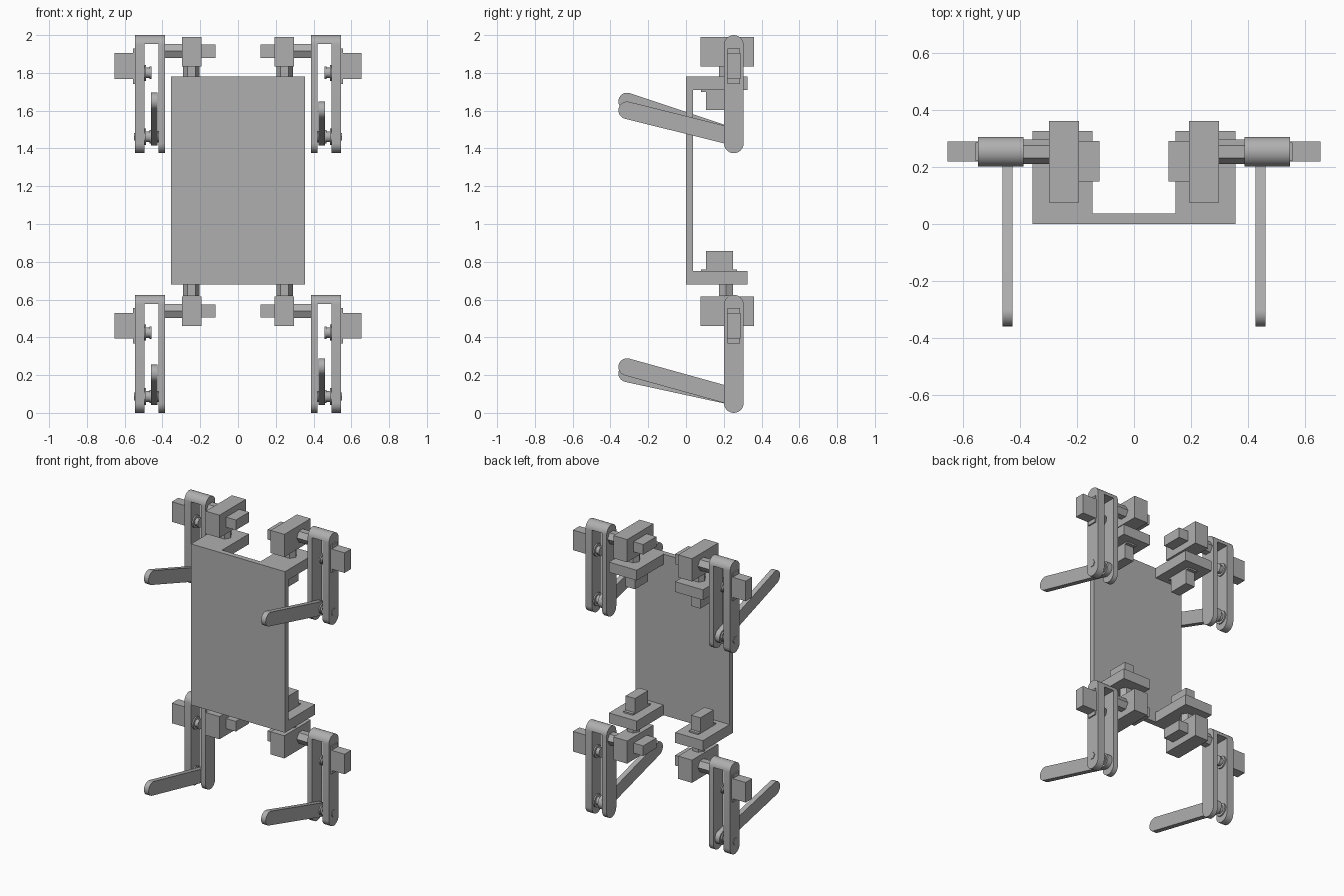
import bpy
import bmesh
from math import sin, cos, pi, atan2

cube = bpy.data.objects.get("Cube")
if cube:
    bpy.data.objects.remove(cube, do_unlink=True)

grey = bpy.data.materials.new("plain_grey")
grey.use_nodes = True
COLOUR = (0.43, 0.43, 0.43, 1)
grey.diffuse_color = COLOUR
grey.node_tree.nodes["Principled BSDF"].inputs["Base Color"].default_value = COLOUR


def prism(name, outline, axis, a, b, smooth=False):
    """Extrude a 2D outline along x (outline is y,z) or z (outline is x,y)."""
    bm = bmesh.new()
    ends = []
    for t in (a, b):
        ends.append([bm.verts.new((t, u, v) if axis == "x" else (u, v, t))
                     for u, v in outline])
    lo, hi = ends
    bm.faces.new(lo)
    bm.faces.new(hi)
    for i in range(len(lo)):
        j = (i + 1) % len(lo)
        bm.faces.new((lo[i], lo[j], hi[j], hi[i]))
    bmesh.ops.recalc_face_normals(bm, faces=bm.faces)
    mesh = bpy.data.meshes.new(name)
    bm.to_mesh(mesh)
    bm.free()
    mesh.materials.append(grey)
    obj = bpy.data.objects.new(name, mesh)
    bpy.context.collection.objects.link(obj)
    if smooth:
        bpy.ops.object.select_all(action="DESELECT")
        obj.select_set(True)
        bpy.context.view_layer.objects.active = obj
        bpy.ops.object.shade_smooth_by_angle()
    return obj


def box(name, x, y, z):
    return prism(name, [(x[0], y[0]), (x[1], y[0]), (x[1], y[1]), (x[0], y[1])], "z", *z)


def ring(u, v, r, n):
    return [(u + r * cos(2 * pi * i / n), v + r * sin(2 * pi * i / n)) for i in range(n)]


def stadium(p, q, r, n=16):
    """Bar outline with round ends at p and q."""
    a = atan2(q[1] - p[1], q[0] - p[0])
    pts = []
    for c, start in ((q, a - pi / 2), (p, a + pi / 2)):
        pts += [(c[0] + r * cos(start + pi * i / n), c[1] + r * sin(start + pi * i / n))
                for i in range(n + 1)]
    return pts


def spool(name, s, x0, x1, y, z, r):
    """Flanged bearing: a narrow hub between two rims."""
    w = (x1 - x0) / 4
    prism(name + "_hub", ring(y, z, r * 0.65, 16), "x", s * (x0 + w), s * (x1 - w), True)
    prism(name + "_rim_inner", ring(y, z, r * 0.8, 16), "x", s * x0, s * (x0 + w), True)
    prism(name + "_rim_outer", ring(y, z, r, 16), "x", s * (x1 - w), s * x1, True)


def limb(s, base, tip_rise, tag):
    """Shoulder block, forked upper leg, knee motor and lower leg; base is the lowest z."""
    def sx(a, b):
        return sorted((s * a, s * b))

    # Shoulder block with its motor and hexagonal drive shaft
    box(tag + "_shoulder_block", sx(0.193, 0.297), (0.076, 0.36), (base + 0.46, base + 0.615))
    box(tag + "_shoulder_motor", sx(0.12, 0.193), (0.148, 0.29), (base + 0.505, base + 0.574))
    prism(tag + "_shoulder_shaft", ring(0.253, base + 0.54, 0.043, 6), "x", s * 0.297, s * 0.386)

    # Forked upper leg, open below the rounded bridge
    y, r = 0.253, 0.052
    fork = prism(tag + "_upper_leg", stadium((y, base + r), (y, base + 0.625 - r), r),
                 "x", s * 0.386, s * 0.546)
    slot = box("slot_cutter", sx(0.42, 0.496), (0.1, 0.4), (base - 0.1, base + 0.577))
    slot.hide_render = True
    cut = fork.modifiers.new("slot", "BOOLEAN")
    cut.operation, cut.solver, cut.object = "DIFFERENCE", "EXACT", slot
    bpy.ops.object.select_all(action="DESELECT")
    fork.select_set(True)
    bpy.context.view_layer.objects.active = fork
    bpy.ops.object.modifier_apply(modifier="slot")
    bpy.data.objects.remove(slot, do_unlink=True)
    bpy.ops.object.shade_smooth_by_angle()

    # Knee motor on the outside, with its mounting plate and inner pulley
    box(tag + "_knee_motor", sx(0.546, 0.653), (0.218, 0.288), (base + 0.393, base + 0.53))
    box(tag + "_knee_motor_plate", sx(0.546, 0.555), (0.22, 0.286), (base + 0.367, base + 0.555))
    spool(tag + "_knee_pulley", s, 0.458, 0.496, y, base + 0.425, 0.042)

    # Lower leg, pivot pulley, washer and pivot nut
    knee = (0.25, base + 0.087)
    prism(tag + "_lower_leg", stadium(knee, (-0.312, knee[1] + tip_rise), 0.046),
          "x", s * 0.425, s * 0.46, True)
    spool(tag + "_pivot_pulley", s, 0.46, 0.496, *knee, 0.044)
    prism(tag + "_pivot_washer", ring(*knee, 0.03, 16), "x", s * 0.42, s * 0.425, True)
    prism(tag + "_pivot_nut", ring(*knee, 0.024, 6), "x", s * 0.546, s * 0.55)


# Body plate
box("body_plate", (-0.355, 0.355), (0, 0.036), (0.68, 1.78))

for s, side in ((1, "left"), (-1, "right")):
    for d, level in ((1, "top"), (-1, "bottom")):
        tag = level + "_" + side

        def span(a, b):
            """Heights measured inward from the plate's end."""
            edge = 1.78 if d > 0 else 0.68
            return sorted((edge - d * a, edge - d * b))

        def sx(a, b):
            return sorted((s * a, s * b))

        # Mounting tab, hip motor and hexagonal hip shaft
        box(tag + "_mounting_tab", sx(0.145, 0.355), (0.036, 0.325), span(0, 0.07))
        box(tag + "_hip_motor_plate", sx(0.212, 0.282), (0.08, 0.27), span(0.07, 0.08))
        box(tag + "_hip_motor", sx(0.212, 0.282), (0.105, 0.248), span(0.08, 0.177))
        prism(tag + "_hip_shaft", ring(s * 0.247, 0.212, 0.043, 6), "z",
              *span(-0.062, 0))

limb(1, 1.375, 0.14, "top_left")
limb(-1, 1.375, 0.187, "top_right")
limb(1, 0, 0.156, "bottom_left")
limb(-1, 0, 0.122, "bottom_right")
